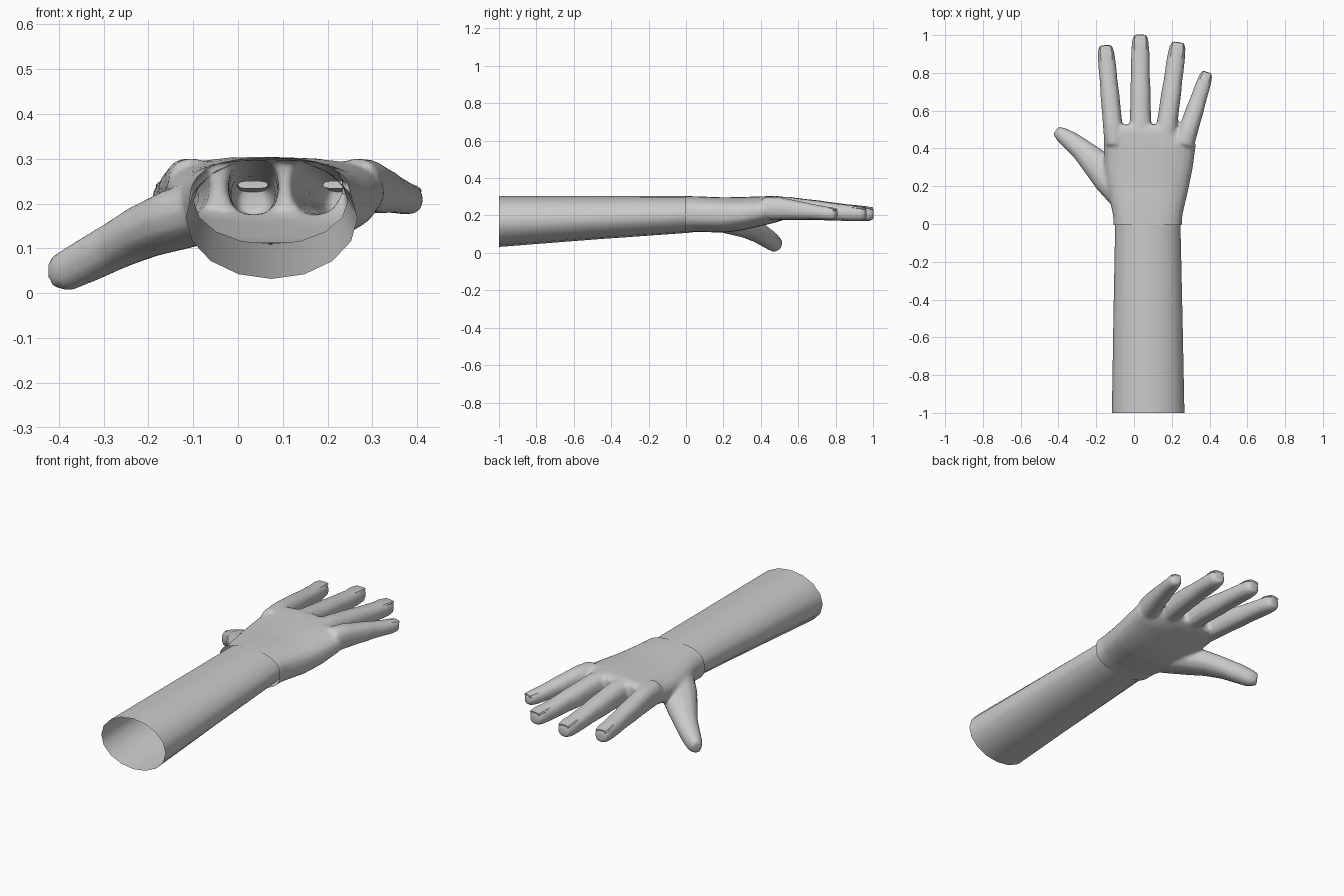
import bpy, bmesh, math
from mathutils import Vector

if "Cube" in bpy.data.objects:
    bpy.data.objects.remove(bpy.data.objects["Cube"])


def ring(bm, c, side, up, hw, hh, n, power=1.0):
    """Rounded cross-section; power below 1 makes it boxier."""
    out = []
    for i in range(n):
        a = 2 * math.pi * i / n
        u, v = math.cos(a), math.sin(a)
        u = math.copysign(abs(u) ** power, u)
        v = math.copysign(abs(v) ** power, v)
        out.append(bm.verts.new(c + side * (hw * u) + up * (hh * v)))
    return out


def loft(bm, sections, n, power=1.0, follow=True, caps=True):
    """Skin through sections (x, y, z, half width, half height)."""
    pts = [Vector(s[:3]) for s in sections]
    rings = []
    for i, s in enumerate(sections):
        d = Vector((0, 1, 0))
        if follow:
            d = (pts[min(i + 1, len(pts) - 1)] - pts[max(i - 1, 0)]).normalized()
        side = d.cross(Vector((0, 0, 1))).normalized()
        rings.append(ring(bm, pts[i], side, side.cross(d), s[3], s[4], n, power))
    for a, b in zip(rings, rings[1:]):
        for i in range(n):
            j = (i + 1) % n
            bm.faces.new((a[i], a[j], b[j], b[i]))
    if caps:
        bm.faces.new(rings[0][::-1])
        bm.faces.new(rings[-1])


def make(name, bm, angle=40):
    bmesh.ops.recalc_face_normals(bm, faces=bm.faces)
    me = bpy.data.meshes.new(name)
    bm.to_mesh(me)
    bm.free()
    ob = bpy.data.objects.new(name, me)
    bpy.context.collection.objects.link(ob)
    me.shade_smooth()
    me.set_sharp_from_angle(angle=math.radians(angle))
    return ob


# Forearm: open tapered tube
bm = bmesh.new()
loft(bm, [(0.075, -1, 0.168, 0.192, 0.136), (0.074, -0.5, 0.187, 0.183, 0.116),
          (0.073, 0.035, 0.206, 0.172, 0.097)], 16, follow=False, caps=False)
make("forearm", bm)

# Palm: (y, left, right, bottom, top)
hand = bmesh.new()
palm = [(-0.06, -0.105, 0.25, 0.105, 0.303), (0.05, -0.112, 0.257, 0.113, 0.303),
        (0.2, -0.145, 0.292, 0.108, 0.297), (0.3, -0.157, 0.312, 0.12, 0.299),
        (0.42, -0.162, 0.328, 0.148, 0.303), (0.49, -0.155, 0.25, 0.165, 0.305),
        (0.525, -0.12, 0.17, 0.18, 0.295)]
loft(hand, [((l + r) / 2, y, (b + t) / 2, (r - l) / 2, (t - b) / 2)
            for y, l, r, b, t in palm], 24, 0.78, follow=False)

# Fingers: (name, base x, tip x, tip y, base half width, tip half width)
fingers = [("index", -0.103, -0.152, 0.947, 0.054, 0.045),
           ("middle", 0.035, 0.033, 1.003, 0.060, 0.046),
           ("ring", 0.160, 0.234, 0.963, 0.058, 0.046),
           ("little", 0.262, 0.388, 0.805, 0.057, 0.036)]
BASE_Y = 0.42
# (position, width scale, half height, centre z)
profile = [(0, 1, 0.064, 0.238), (0.2, 1, 0.064, 0.238), (0.36, 1.0, 0.058, 0.232),
           (0.5, 1.03, 0.054, 0.227), (0.62, 0.98, 0.049, 0.222), (0.76, 1.02, 0.045, 0.216),
           (0.88, 1.0, 0.043, 0.211), (0.96, 0.92, 0.040, 0.209), (1, 0.66, 0.031, 0.209)]
for name, bx, tx, ty, w0, w1 in fingers:
    secs = []
    for t, ws, hh, z in profile:
        w = (w0 + (w1 - w0) * t) * ws
        k = 1 - 0.18 * t if name == "little" else 1
        secs.append((bx + (tx - bx) * t, BASE_Y + (ty - BASE_Y) * t, z, w, hh * k))
    loft(hand, secs, 12, 0.85)

# Thumb
loft(hand, [(-0.04, 0.13, 0.19, 0.08, 0.065), (-0.125, 0.24, 0.168, 0.092, 0.07),
            (-0.21, 0.33, 0.137, 0.076, 0.06), (-0.275, 0.392, 0.105, 0.060, 0.053),
            (-0.335, 0.44, 0.074, 0.051, 0.050), (-0.385, 0.475, 0.049, 0.040, 0.046),
            (-0.412, 0.495, 0.045, 0.025, 0.034)], 12, 0.9)

# Fuse the hand parts and soften the webs
ob = make("hand", hand)
rm = ob.modifiers.new("fuse", 'REMESH')
rm.mode = 'VOXEL'
rm.voxel_size = 0.009
sm = ob.modifiers.new("soften", 'SMOOTH')
sm.factor = 0.5
sm.iterations = 6
dc = ob.modifiers.new("simplify", 'DECIMATE')
dc.ratio = 0.2
fused = bpy.data.meshes.new_from_object(
    ob.evaluated_get(bpy.context.evaluated_depsgraph_get()))
bpy.data.objects.remove(ob)

# Open the wrist end
bm = bmesh.new()
bm.from_mesh(fused)
bmesh.ops.bisect_plane(bm, geom=bm.verts[:] + bm.edges[:] + bm.faces[:],
                       plane_co=(0, -0.005, 0), plane_no=(0, -1, 0), clear_outer=True)
make("hand", bm, 60)

# Fingernails: thin arched plates on the finger tips
for name, bx, tx, ty, w0, w1 in fingers:
    d = Vector((tx - bx, ty - BASE_Y, 0)).normalized()
    tip = Vector((tx, ty, 0))
    top = 0.243 if name == "little" else 0.250
    bm = bmesh.new()
    secs = []
    for back, dz, w in [(0.085, -0.002, 0.74), (0.045, -0.003, 0.8), (0.004, -0.009, 0.68)]:
        p = tip - d * back
        secs.append((p.x, p.y, top + dz - 0.006, w1 * w, 0.009))
    loft(bm, secs, 10, 0.7)
    make(name + "_nail", bm, 35)
